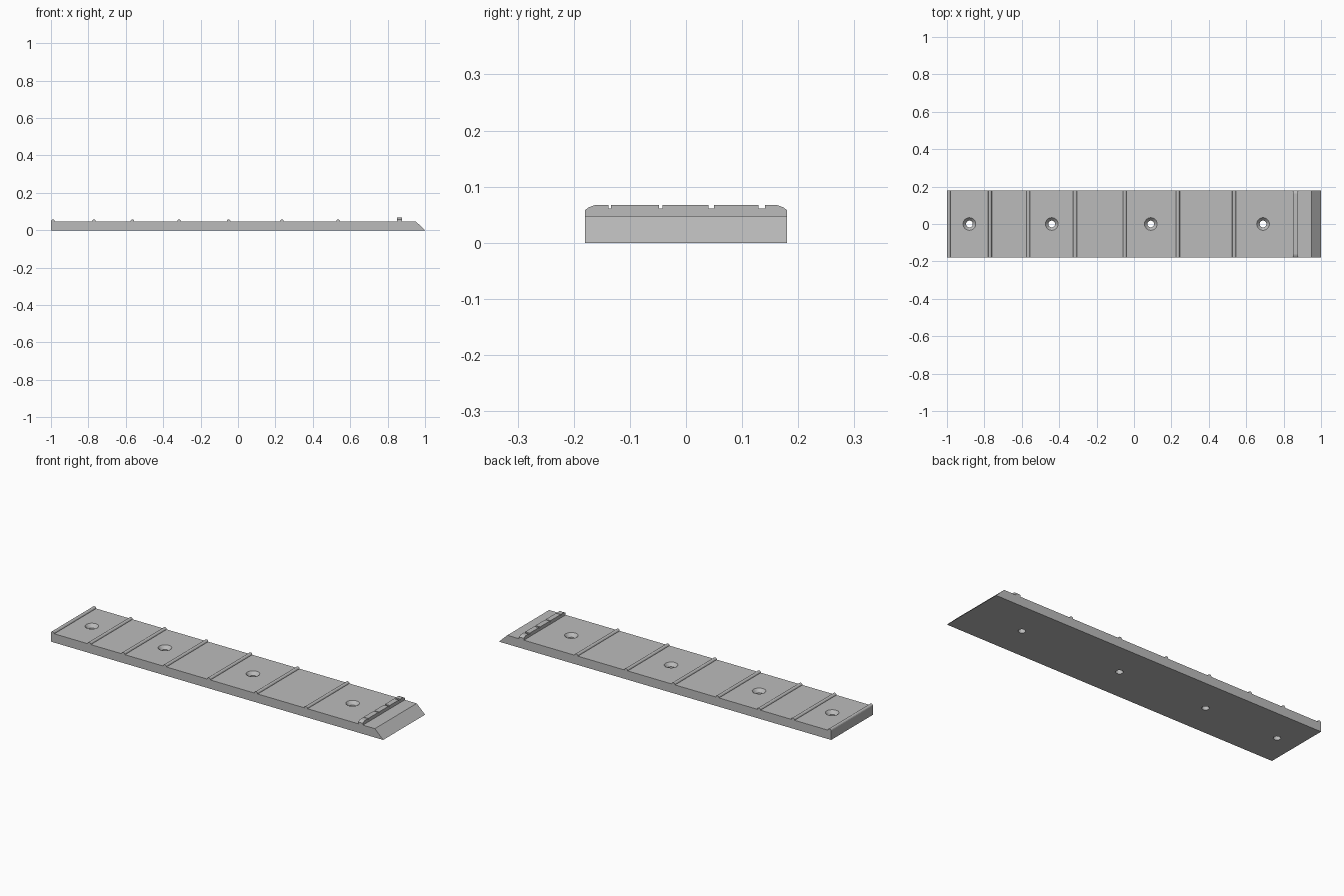
import bpy, bmesh, math

cube = bpy.data.objects.get("Cube")
if cube:
    bpy.data.objects.remove(cube, do_unlink=True)

HALF_W, TOP = 0.18, 0.048

grey = bpy.data.materials.new("plain grey")
grey.use_nodes = True
grey.diffuse_color = (0.5, 0.5, 0.5, 1)
grey.node_tree.nodes["Principled BSDF"].inputs["Base Color"].default_value = (0.5, 0.5, 0.5, 1)


def finish(name, bm):
    bmesh.ops.recalc_face_normals(bm, faces=bm.faces[:])
    mesh = bpy.data.meshes.new(name)
    bm.to_mesh(mesh)
    bm.free()
    mesh.materials.append(grey)
    obj = bpy.data.objects.new(name, mesh)
    bpy.context.collection.objects.link(obj)
    return obj


def prism(name, points, direction):
    """Extrude a closed outline of 3D points along a direction."""
    bm = bmesh.new()
    face = bm.faces.new([bm.verts.new(p) for p in points])
    ext = bmesh.ops.extrude_face_region(bm, geom=[face])
    verts = [v for v in ext["geom"] if isinstance(v, bmesh.types.BMVert)]
    bmesh.ops.translate(bm, verts=verts, vec=direction)
    return finish(name, bm)


def lathe(name, x, profile, sides=24):
    """Closed solid of revolution from (radius, height) rings."""
    bm = bmesh.new()
    rings = []
    for r, z in profile:
        angles = [math.tau * i / sides for i in range(sides)]
        rings.append([bm.verts.new((x + r * math.cos(a), r * math.sin(a), z)) for a in angles])
    for low, high in zip(rings, rings[1:]):
        for i in range(sides):
            j = (i + 1) % sides
            bm.faces.new((low[i], low[j], high[j], high[i]))
    bm.faces.new(rings[0])
    bm.faces.new(rings[-1])
    return finish(name, bm)


# Board with a sloping end
outline = [(-1, 0), (1, 0), (0.95, TOP), (-1, TOP)]
board = prism("board", [(x, -HALF_W, z) for x, z in outline], (0, 2 * HALF_W, 0))

# Countersunk screw holes
for x in (-0.88, -0.44, 0.09, 0.69):
    cutter = lathe("hole_cutter", x, [(0.018, -0.02), (0.018, TOP - 0.018), (0.034, TOP), (0.034, TOP + 0.02)])
    cutter.hide_render = True
    mod = board.modifiers.new("hole", "BOOLEAN")
    mod.object, mod.solver = cutter, "EXACT"
    bpy.context.view_layer.objects.active = board
    bpy.ops.object.modifier_apply(modifier=mod.name)
    bpy.data.objects.remove(cutter, do_unlink=True)

# Rounded cross ridges
for n, x in enumerate((-0.99, -0.77, -0.565, -0.315, -0.05, 0.235, 0.535), 1):
    arc = [math.pi * i / 8 for i in range(9)]
    pts = [(x + 0.01 * math.cos(a), -HALF_W, TOP + 0.01 * math.sin(a)) for a in arc]
    pts = [(x + 0.01, -HALF_W, TOP - 0.002)] + pts + [(x - 0.01, -HALF_W, TOP - 0.002)]
    prism(f"ridge_{n}", pts, (0, 2 * HALF_W, 0))

# Slotted end bar with bevelled ends
high, slot = 0.067, 0.061
edge = [(-HALF_W, TOP - 0.002), (-HALF_W, 0.058), (-0.174, 0.063), (-0.163, high)]
for y, w in ((-0.136, 0.004), (-0.045, 0.006), (0.045, 0.01), (0.135, 0.012)):
    edge += [(y - w / 2, high), (y - w / 2, slot), (y + w / 2, slot), (y + w / 2, high)]
edge += [(0.163, high), (0.174, 0.063), (HALF_W, 0.058), (HALF_W, TOP - 0.002)]
prism("slotted_bar", [(0.85, y, z) for y, z in edge], (0.028, 0, 0))
